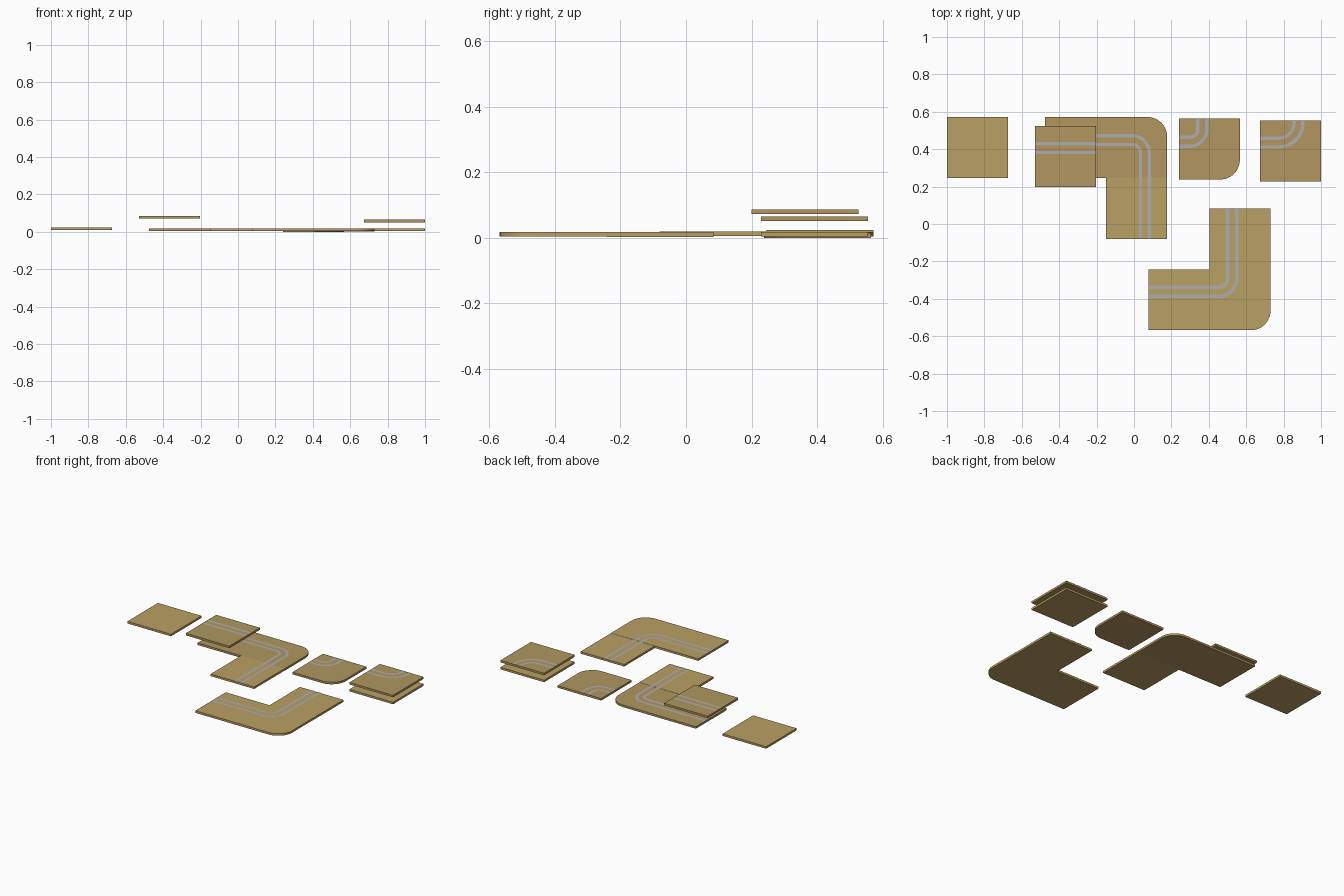
import bpy, bmesh
from math import sin, cos, pi

if "Cube" in bpy.data.objects:
    bpy.data.objects.remove(bpy.data.objects["Cube"])

T = 0.326    # tile side
H = 0.014    # tile thickness
W = 0.018    # stripe width


def material(name, color):
    m = bpy.data.materials.new(name)
    m.diffuse_color = (*color, 1)
    m.use_nodes = True
    m.node_tree.nodes["Principled BSDF"].inputs["Base Color"].default_value = m.diffuse_color
    return m


light_wood = material("light_wood", (0.49, 0.35, 0.125))
dark_wood = material("dark_wood", (0.44, 0.305, 0.115))
grey = material("stripe_grey", (0.42, 0.42, 0.42))


def make_object(name, bm, mat):
    bmesh.ops.recalc_face_normals(bm, faces=bm.faces)
    me = bpy.data.meshes.new(name)
    bm.to_mesh(me)
    bm.free()
    me.materials.append(mat)
    ob = bpy.data.objects.new(name, me)
    bpy.context.collection.objects.link(ob)
    return ob


def arc(cx, cy, r, a0, a1, n=12):
    return [(cx + r * cos(a0 + (a1 - a0) * i / n),
             cy + r * sin(a0 + (a1 - a0) * i / n)) for i in range(n + 1)]


def tile(name, x, y, z, mat, rounded=None, r=0.105):
    """Square slab from its lower left corner, optionally with one round corner."""
    pts = [(x, y)]
    if rounded == "bottom_right":
        pts += arc(x + T - r, y + r, r, -pi / 2, 0)
    else:
        pts.append((x + T, y))
    if rounded == "top_right":
        pts += arc(x + T - r, y + T - r, r, 0, pi / 2)
    else:
        pts.append((x + T, y + T))
    pts.append((x, y + T))
    bm = bmesh.new()
    low = bm.faces.new([bm.verts.new((px, py, z)) for px, py in pts])
    ext = bmesh.ops.extrude_face_region(bm, geom=[low], use_keep_orig=True)
    top = [v for v in ext["geom"] if isinstance(v, bmesh.types.BMVert)]
    bmesh.ops.translate(bm, verts=top, vec=(0, 0, H))
    return make_object(name, bm, mat)


def stripe(name, z, start, end, bend=None):
    """Flat painted band: start, optional quarter bend (cx, cy, r, a0, a1), end."""
    def side(d):
        if bend is None:
            return [(start[0], start[1] + d), (end[0], end[1] + d)]
        cx, cy, r, a0, a1 = bend
        s = 1 if sin(a0) > 0 else -1
        return ([(start[0], start[1] + s * d)] + arc(cx, cy, r + d, a0, a1)
                + [(end[0] + d, end[1])])
    bm = bmesh.new()
    a = [bm.verts.new((*p, z)) for p in side(-W / 2)]
    b = [bm.verts.new((*p, z)) for p in side(W / 2)]
    for i in range(len(a) - 1):
        f = bm.faces.new((a[i], a[i + 1], b[i + 1], b[i]))
        f.normal_update()
        if f.normal.z < 0:
            f.normal_flip()
    ob = make_object(name, bm, grey)
    if ob.data.polygons[0].normal.z < 0:
        ob.data.flip_normals()


EPS = H + 0.0008   # stripes sit just above the top face

# Loose plain tile
tile("plain_tile", -1.0, 0.246, 0.009, light_wood)

# Upper L-shaped path
tile("upper_path_side", -0.475, 0.246, 0.004, dark_wood)
tile("upper_path_corner", -0.149, 0.246, 0.004, dark_wood, "top_right")
tile("upper_path_leg", -0.149, -0.08, 0.005, light_wood)
for i, r in enumerate((0.045, 0.092)):
    stripe(f"upper_path_stripe_{i}", 0.005 + EPS, (-0.475, 0.38 + r),
           (-0.01 + r, -0.08), (-0.01, 0.38, r, pi / 2, 0))

# Lower L-shaped path
tile("lower_path_side", 0.078, -0.568, 0.004, light_wood)
tile("lower_path_corner", 0.404, -0.568, 0.004, light_wood, "bottom_right")
tile("lower_path_leg", 0.404, -0.242, 0.003, light_wood)
for i, r in enumerate((0.052, 0.1)):
    stripe(f"lower_path_stripe_{i}", 0.004 + EPS, (0.078, -0.287 - r),
           (0.45 + r, 0.084), (0.45, -0.287, r, -pi / 2, 0))

# Raised straight tile
tile("raised_straight_tile", -0.53, 0.199, 0.072, dark_wood)
for i, y in enumerate((0.382, 0.429)):
    stripe(f"straight_stripe_{i}", 0.072 + EPS, (-0.53, y), (-0.204, y))

# Rounded tile with tight curve
tile("rounded_curve_tile", 0.24, 0.238, 0.0, dark_wood, "bottom_right")
for i, r in enumerate((0.042, 0.09)):
    stripe(f"rounded_tile_stripe_{i}", EPS, (0.24, 0.506 - r),
           (0.299 + r, 0.564), (0.299, 0.506, r, -pi / 2, 0))

# Stacked pair: plain tile with a wide-curve tile above
tile("stack_base_tile", 0.674, 0.228, 0.004, light_wood)
tile("stack_curve_tile", 0.674, 0.228, 0.051, dark_wood)
for i, r in enumerate((0.081, 0.128)):
    stripe(f"stack_stripe_{i}", 0.051 + EPS, (0.674, 0.54 - r),
           (0.775 + r, 0.554), (0.775, 0.54, r, -pi / 2, 0))
